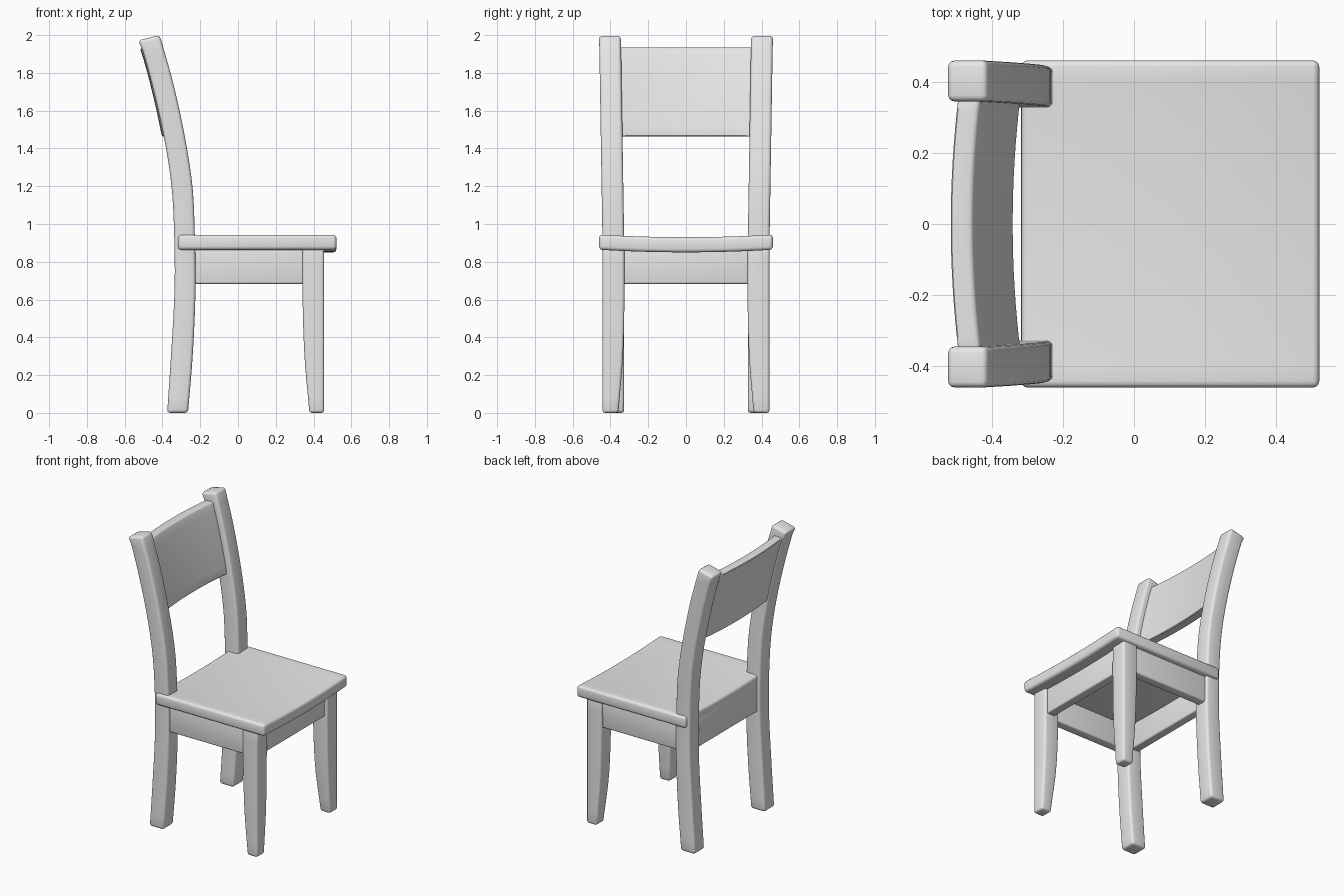
import bpy, bmesh, math

if "Cube" in bpy.data.objects:
    bpy.data.objects.remove(bpy.data.objects["Cube"], do_unlink=True)

grey = bpy.data.materials.new("plain_grey")
grey.use_nodes = True
grey.diffuse_color = (0.8, 0.8, 0.8, 1)
grey.node_tree.nodes["Principled BSDF"].inputs["Base Color"].default_value = (0.8, 0.8, 0.8, 1)


def loft(name, rings, bevel=0.015):
    """Skin four-cornered rings into a bar, then round its hard edges."""
    bm = bmesh.new()
    loops = [[bm.verts.new(p) for p in ring] for ring in rings]
    for a, b in zip(loops, loops[1:]):
        for i in range(4):
            j = (i + 1) % 4
            bm.faces.new((a[i], a[j], b[j], b[i]))
    bm.faces.new(loops[0])
    bm.faces.new(loops[-1])
    bmesh.ops.recalc_face_normals(bm, faces=bm.faces)
    hard = [e for e in bm.edges if e.calc_face_angle(0) > math.radians(40)]
    bmesh.ops.bevel(bm, geom=hard, offset=bevel, segments=3, profile=0.5,
                    affect='EDGES', clamp_overlap=True)
    mesh = bpy.data.meshes.new(name)
    bm.to_mesh(mesh)
    bm.free()
    mesh.materials.append(grey)
    obj = bpy.data.objects.new(name, mesh)
    bpy.context.collection.objects.link(obj)
    bpy.ops.object.select_all(action='DESELECT')
    obj.select_set(True)
    bpy.context.view_layer.objects.active = obj
    bpy.ops.object.shade_smooth_by_angle(angle=math.radians(35))
    return obj


def rect(x0, x1, y0, y1, z):
    return [(x0, y0, z), (x1, y0, z), (x1, y1, z), (x0, y1, z)]


def box(name, x0, x1, y0, y1, z0, z1):
    return loft(name, [rect(x0, x1, y0, y1, z0), rect(x0, x1, y0, y1, z1)], 0.01)


def spline(points, z):
    """Smooth curve through rows whose first value is the height."""
    k = max(i for i in range(len(points) - 1) if points[i][0] <= z or i == 0)
    a, b = points[k], points[k + 1]
    before, after = points[max(k - 1, 0)], points[min(k + 2, len(points) - 1)]
    h = b[0] - a[0]
    t = (z - a[0]) / h
    out = []
    for c in range(1, len(a)):
        m0 = (b[c] - before[c]) / (b[0] - before[0]) * h
        m1 = (after[c] - a[c]) / (after[0] - a[0]) * h
        out.append((2*t**3 - 3*t**2 + 1) * a[c] + (t**3 - 2*t**2 + t) * m0
                   + (3*t**2 - 2*t**3) * b[c] + (t**3 - t**2) * m1)
    return out


# Height, back edge and front edge of the bent rear posts
POST = [(0, -0.375, -0.265), (0.3, -0.355, -0.24), (0.65, -0.336, -0.225),
        (0.95, -0.338, -0.229), (1.2, -0.352, -0.241), (1.46, -0.392, -0.281),
        (1.75, -0.458, -0.344), (2, -0.528, -0.415)]
# Height, inner x edge and inner y edge of the tapered front legs
LEG = [(0, 0.378, 0.358), (0.3, 0.352, 0.334), (0.6, 0.342, 0.326), (0.88, 0.342, 0.326)]

for side, label in ((1, "rear"), (-1, "front")):
    # Rear posts lean outward a little above the seat
    rings = []
    steps = 24
    for i in range(steps + 1):
        z = 2 * i / steps
        back, front = spline(POST, z)
        lean = 0.018 * max(0, z - 0.9) / 1.1
        ring = rect(back, front, side * (0.327 + lean), side * (0.442 + lean), z)
        if i == steps:
            ring = [(x, y, z - 0.028 if x == back else z) for x, y, z in ring]
        rings.append(ring)
    loft("back_post_" + label, rings, 0.017)

    # Front legs taper on their inner faces
    rings = []
    for i in range(11):
        z = 0.88 * i / 10
        x, y = spline(LEG, z)
        rings.append(rect(x, 0.456, side * y, side * 0.442, z))
    loft("front_leg_" + label, rings, 0.015)

    # Side rails under the seat
    y0, y1 = sorted((side * 0.36, side * 0.425))
    box("side_rail_" + label, -0.28, 0.4, y0, y1, 0.683, 0.88)

# Cross rails under the seat
box("front_rail", 0.375, 0.438, -0.37, 0.37, 0.683, 0.88)
box("back_rail", -0.318, -0.255, -0.37, 0.37, 0.683, 0.88)

# Seat, slightly dished across its width
rings = []
for i in range(17):
    y = 0.46 * (i / 8 - 1)
    dip = 0.014 * (1 - (y / 0.46) ** 2)
    low, high = 0.864 - dip, 0.944 - dip
    rings.append([(-0.317, y, low), (0.521, y, low), (0.521, y, high), (-0.317, y, high)])
loft("seat", rings, 0.018)

# Backrest panel, bowed backward and following the tilt of the posts
bm = bmesh.new()
COLS, ROWS = 16, 8
grids = []
for offset in (-0.032, 0.032):
    grid = []
    for r in range(ROWS + 1):
        z = 1.462 + 0.473 * r / ROWS
        centre = sum(spline(POST, z)) / 2
        row = []
        for c in range(COLS + 1):
            y = 0.36 * (2 * c / COLS - 1)
            bow = 0.022 * (1 - (y / 0.36) ** 2) + 0.012
            tilt = -0.006 if (r == ROWS and offset < 0) else 0
            row.append(bm.verts.new((centre - bow + offset, y, z + tilt)))
        grid.append(row)
    grids.append(grid)
rear, fore = grids
for g in grids:
    for r in range(ROWS):
        for c in range(COLS):
            bm.faces.new((g[r][c], g[r][c + 1], g[r + 1][c + 1], g[r + 1][c]))
for r in (0, ROWS):
    for c in range(COLS):
        bm.faces.new((rear[r][c], rear[r][c + 1], fore[r][c + 1], fore[r][c]))
for c in (0, COLS):
    for r in range(ROWS):
        bm.faces.new((rear[r][c], rear[r + 1][c], fore[r + 1][c], fore[r][c]))
bmesh.ops.recalc_face_normals(bm, faces=bm.faces)
hard = [e for e in bm.edges if e.calc_face_angle(0) > math.radians(40)]
bmesh.ops.bevel(bm, geom=hard, offset=0.012, segments=3, profile=0.5,
                affect='EDGES', clamp_overlap=True)
mesh = bpy.data.meshes.new("backrest_panel")
bm.to_mesh(mesh)
bm.free()
mesh.materials.append(grey)
panel = bpy.data.objects.new("backrest_panel", mesh)
bpy.context.collection.objects.link(panel)
bpy.ops.object.select_all(action='DESELECT')
panel.select_set(True)
bpy.context.view_layer.objects.active = panel
bpy.ops.object.shade_smooth_by_angle(angle=math.radians(35))
